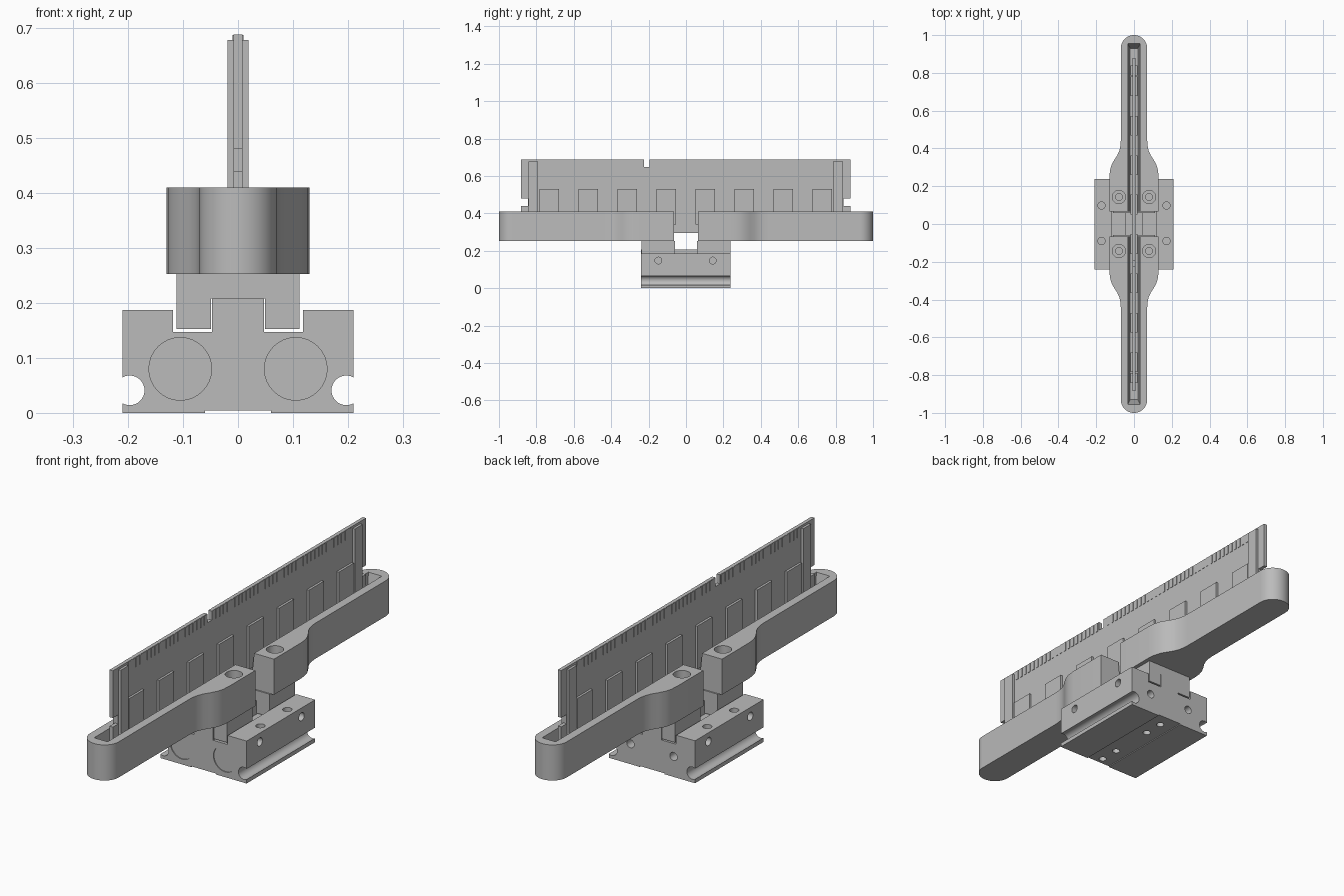
import bpy, bmesh, math
from mathutils import Vector

if "Cube" in bpy.data.objects:
    bpy.data.objects.remove(bpy.data.objects["Cube"])

grey = bpy.data.materials.new("plain_grey")
grey.use_nodes = True
tone = (0.5, 0.5, 0.5, 1)
grey.diffuse_color = tone
grey.node_tree.nodes["Principled BSDF"].inputs["Base Color"].default_value = tone

AXES = {"x": lambda a, b, d: (d, a, b),
        "y": lambda a, b, d: (a, d, b),
        "z": lambda a, b, d: (a, b, d)}


def finish(name, bm):
    bmesh.ops.recalc_face_normals(bm, faces=bm.faces)
    mesh = bpy.data.meshes.new(name)
    bm.to_mesh(mesh)
    bm.free()
    mesh.materials.append(grey)
    obj = bpy.data.objects.new(name, mesh)
    bpy.context.collection.objects.link(obj)
    return obj


def prism(name, outline, axis, start, end):
    """Extrude a flat outline along one axis."""
    bm = bmesh.new()
    face = bm.faces.new([bm.verts.new(AXES[axis](a, b, start)) for a, b in outline])
    moved = bmesh.ops.extrude_face_region(bm, geom=[face])["geom"]
    shift = Vector(AXES[axis](0, 0, end - start))
    bmesh.ops.translate(bm, vec=shift, verts=[v for v in moved if isinstance(v, bmesh.types.BMVert)])
    return finish(name, bm)


def boxes(name, spans):
    """One object from a list of x, y, z ranges."""
    bm = bmesh.new()
    for xs, ys, zs in spans:
        verts = bmesh.ops.create_cube(bm, size=1)["verts"]
        for v in verts:
            v.co = [lo + (hi - lo) * (c + 0.5) for c, (lo, hi) in zip(v.co, (xs, ys, zs))]
    return finish(name, bm)


def rod(axis, a, b, radius, start, end):
    ring = [(a + radius * math.cos(t * math.tau / 32), b + radius * math.sin(t * math.tau / 32))
            for t in range(32)]
    return prism("cutter", ring, axis, start, end)


def cut(obj, cutters):
    """Subtract cutters, bake the result and delete the cutters."""
    for c in cutters:
        mod = obj.modifiers.new("cut", "BOOLEAN")
        mod.object, mod.operation, mod.solver = c, "DIFFERENCE", "EXACT"
    graph = bpy.context.evaluated_depsgraph_get()
    mesh = bpy.data.meshes.new_from_object(obj.evaluated_get(graph))
    obj.modifiers.clear()
    obj.data = mesh
    for c in cutters:
        bpy.data.objects.remove(c)


# Gripper base: raised centre rail between two shoulders
half = [(0.06, 0), (0.21, 0), (0.21, 0.187), (0.118, 0.187),
        (0.118, 0.147), (0.047, 0.147), (0.047, 0.208)]
profile = [(0.06, 0.004)] + half
profile += [(-x, z) for x, z in reversed(profile)]
base = prism("gripper_base", profile, "y", -0.24, 0.237)
tools = []
for s in (-1, 1):
    tools.append(rod("y", s * 0.197, 0.041, 0.027, -0.3, 0.3))       # side grooves
    tools.append(rod("y", s * 0.105, 0.09, 0.018, 0.19, 0.3))        # rear ports
    tools.append(rod("y", s * 0.105, 0.08, 0.057, -0.3, -0.236))     # front bores
    for y in (-0.09, 0.098):
        tools.append(rod("z", s * 0.172, y, 0.019, 0.13, 0.3))       # shoulder holes
    for y in (-0.148, 0.143):
        tools.append(rod("x", y, 0.148, 0.018, s * 0.17, s * 0.3))   # side holes
for y in (-0.21, -0.12, 0.085, 0.175):
    tools.append(rod("z", 0, y, 0.016, -0.1, 0.05))                  # underside holes
cut(base, tools)

# Half outline of a clamp jaw, from the inner face to the rounded tip
side = [(0.13, 0.065), (0.13, 0.25), (0.127, 0.285), (0.118, 0.315), (0.103, 0.342),
        (0.088, 0.365), (0.077, 0.39), (0.072, 0.415), (0.07, 0.44)]
side += [(0.07 * math.cos(t * math.pi / 24), 0.93 + 0.07 * math.sin(t * math.pi / 24))
         for t in range(13)]
outline = side + [(-x, y) for x, y in reversed(side[:-1])]

for s, word in ((-1, "front"), (1, "back")):
    # Sliding finger straddling the rail
    arch = [(0.112, 0.153), (0.112, 0.253), (-0.112, 0.253), (-0.112, 0.153),
            (-0.049, 0.153), (-0.049, 0.208), (0.049, 0.208), (0.049, 0.153)]
    prism(word + "_finger", arch, "y", s * 0.059, s * 0.237)

    # Clamp jaw with a tapered slot and counterbored screw holes
    jaw = prism(word + "_jaw", [(x, s * y) for x, y in outline], "z", 0.253, 0.41)
    groove = [(-0.021, 0.295), (0.021, 0.295), (0.034, 0.42), (-0.034, 0.42)]
    slot = prism("cutter", groove, "y", 0, s * 0.957)
    for v in slot.data.vertices:
        if v.co.z < 0.3 and abs(v.co.y) > 0.5:
            v.co.y = s * 0.93
    tools = [slot]
    for x in (-0.08, 0.08):
        tools.append(rod("z", x, s * 0.143, 0.035, 0.33, 0.5))
        tools.append(rod("z", x, s * 0.143, 0.018, 0.26, 0.4))
    cut(jaw, tools)

# Circuit board with a key notch on top and a latch notch at each end
board = boxes("circuit_board", [((-0.008, 0.008), (-0.883, 0.88), (0.295, 0.688))])
notches = [boxes("cutter", [((-0.1, 0.1), ys, zs)]) for ys, zs in (
    ((-0.225, -0.194), (0.648, 0.8)),
    ((-1, -0.846), (0.44, 0.48)),
    ((0.843, 1), (0.44, 0.48)))]
cut(board, notches)

# Memory chips on both board faces
boxes("chips", [((-0.018, 0.018), (y - 0.052, y + 0.052), (0.34, 0.53))
                for y in (-0.731 + 0.2085 * i for i in range(8))])

# Edge contacts along the top of the board
rows = [-0.77 + 0.0265 * i for i in range(59)]
boxes("edge_contacts", [((-0.01, 0.01), (y - 0.007, y + 0.007), (0.645, 0.687))
                        for y in rows if abs(y + 0.21) > 0.024])

# Upright posts at both ends of the board
boxes("end_posts", [((-0.019, 0.019), ys, (0.3, 0.678))
                    for ys in ((-0.843, -0.79), (0.787, 0.84))])

bpy.ops.object.select_all(action="DESELECT")
for obj in bpy.context.collection.objects:
    if obj.type == "MESH":
        obj.select_set(True)
        bpy.context.view_layer.objects.active = obj
bpy.ops.object.shade_smooth_by_angle(angle=math.radians(30))
